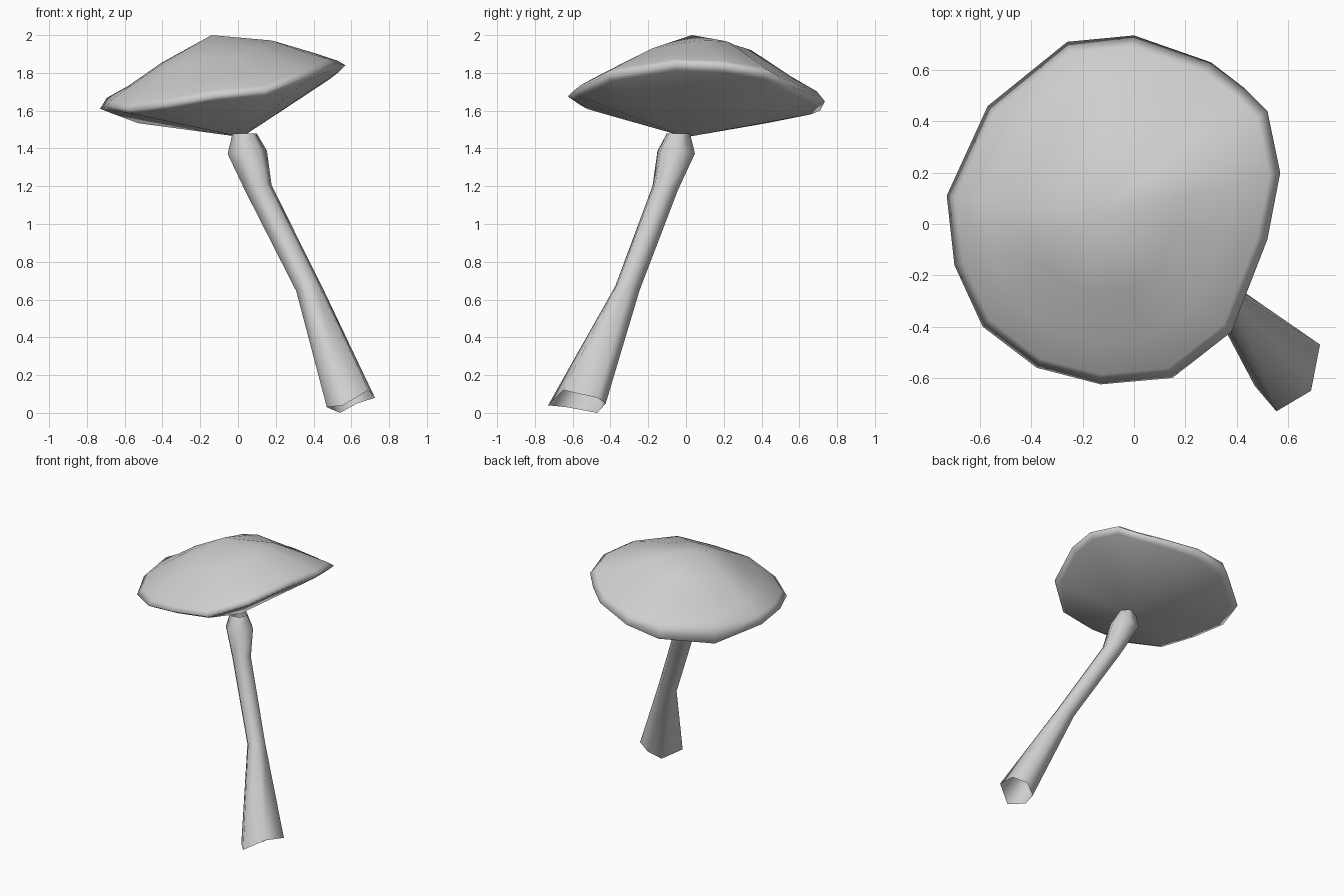
import bpy, bmesh, math
from mathutils import Vector

default = bpy.data.objects.get("Cube")
if default:
    bpy.data.objects.remove(default)

# Single plain grey
grey = bpy.data.materials.new("plain_grey")
grey.use_nodes = True
grey.diffuse_color = (0.62, 0.62, 0.62, 1)
grey.node_tree.nodes["Principled BSDF"].inputs["Base Color"].default_value = (0.62, 0.62, 0.62, 1)


def bridge(bm, lower, upper):
    """Join two rings with quads, or a ring to a single tip vertex with triangles."""
    count = max(len(lower), len(upper))
    for i in range(count):
        j = (i + 1) % count
        if len(upper) == 1:
            bm.faces.new((lower[i], lower[j], upper[0]))
        elif len(lower) == 1:
            bm.faces.new((lower[0], upper[j], upper[i]))
        else:
            bm.faces.new((lower[i], lower[j], upper[j], upper[i]))


def loft(name, rings):
    """Build a smooth surface through a list of point rings."""
    bm = bmesh.new()
    loops = [[bm.verts.new(p) for p in ring] for ring in rings]
    for lower, upper in zip(loops, loops[1:]):
        bridge(bm, lower, upper)
    bmesh.ops.recalc_face_normals(bm, faces=bm.faces)
    mesh = bpy.data.meshes.new(name)
    bm.to_mesh(mesh)
    bm.free()
    mesh.materials.append(grey)
    for face in mesh.polygons:
        face.use_smooth = True
    obj = bpy.data.objects.new(name, mesh)
    bpy.context.collection.objects.link(obj)
    return obj


# Cap: an uneven tilted rim between a lower tip and a domed crown
rim = [Vector(p) for p in (
    (0.57, 0.20, 1.84), (0.52, 0.44, 1.80), (0.43, 0.53, 1.745), (0.30, 0.63, 1.70),
    (0.0, 0.735, 1.65), (-0.26, 0.71, 1.60), (-0.57, 0.46, 1.55), (-0.73, 0.11, 1.61),
    (-0.70, -0.16, 1.62), (-0.59, -0.40, 1.60), (-0.38, -0.56, 1.63),
    (-0.13, -0.625, 1.675), (0.15, -0.60, 1.70), (0.38, -0.42, 1.79), (0.52, -0.06, 1.85))]
crown = Vector((-0.14, 0.03, 2.0))
tip = Vector((0.02, 0.0, 1.46))
back = Vector((0.1, 1, 0)).normalized()
back_right = Vector((-0.6, 0.8, 0))


def cap_ring(centre, t, lift, bulge=0, side=back, sharpness=1):
    """Ring part way from a centre to the rim, lifted more towards one side."""
    ring = []
    for p in rim:
        out = p - crown
        out.z = 0
        fullness = lift + bulge * max(0, out.normalized().dot(side)) ** sharpness
        ring.append(centre.lerp(p, t) + Vector((0, 0, fullness)))
    return ring


loft("mushroom_cap", [
    [tip],
    cap_ring(tip, 0.93, -0.01),
    rim,
    cap_ring(crown, 0.94, 0.015, 0.08, back_right, 4),
    cap_ring(crown, 0.75, 0.022, 0.02),
    cap_ring(crown, 0.45, 0.027, 0.05),
    [crown]])

# Stalk: leaning six-sided tube, open at the flared foot
across = Vector((1, 1, 0)).normalized()
forward = Vector((1, -1, 0)).normalized()


def stalk_ring(x, y, z, radius, tilt):
    lean = forward * math.cos(tilt) + Vector((0, 0, math.sin(tilt)))
    ring = []
    for i in range(6):
        a = math.radians(25 + 60 * i)
        offset = across * math.cos(a) - lean * math.sin(a)
        ring.append(Vector((x, y, z)) + offset * radius)
    return ring


# Unevenly cut foot
foot = [(0.63, -0.425, 0.05), (0.54, -0.47, 0), (0.47, -0.63, 0.03),
        (0.555, -0.73, 0.04), (0.69, -0.65, 0.12), (0.725, -0.47, 0.08)]

loft("stalk", [
    foot,
    stalk_ring(0.375, -0.31, 0.66, 0.07, 0.4),
    stalk_ring(0.108, -0.11, 1.19, 0.073, 0.35),
    stalk_ring(0.049, -0.052, 1.38, 0.106, 0.15),
    stalk_ring(0.035, -0.04, 1.48, 0.065, 0),
])
